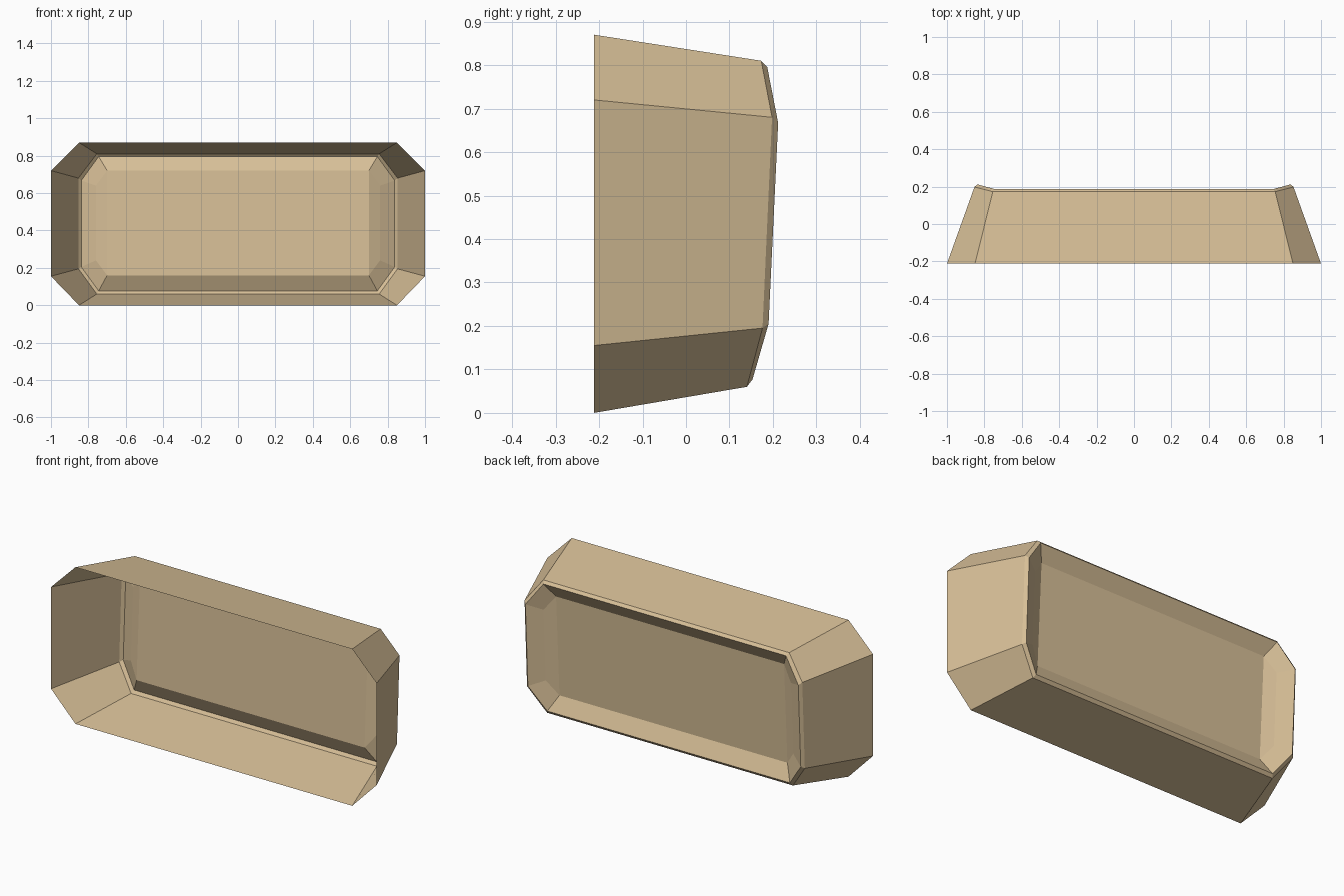
import bpy, bmesh

if "Cube" in bpy.data.objects:
    bpy.data.objects.remove(bpy.data.objects["Cube"])

# Each ring is an octagon: side points (x, y, z) low/high, corner points low/high
RINGS = [
    # open front mouth
    ((1.0, -.212, .155), (1.0, -.212, .72), (.85, -.212, 0), (.85, -.212, .87)),
    # back edge of the flared walls
    ((.853, .176, .195), (.853, .198, .68), (.755, .14, .06), (.755, .173, .81)),
    # narrow bevelled lip
    ((.838, .19, .205), (.838, .212, .667), (.745, .153, .077), (.745, .187, .795)),
    # recessed panel outline
    ((.76, .145, .24), (.76, .165, .64), (.70, .11, .16), (.70, .14, .72)),
]


def octagon(bm, ring):
    side_lo, side_hi, low, high = ring
    right = [low, side_lo, side_hi, high]
    left = [(-x, y, z) for x, y, z in reversed(right)]
    return [bm.verts.new(p) for p in right + left]


bm = bmesh.new()
loops = [octagon(bm, r) for r in RINGS]

# walls, lip and panel slopes
for a, b in zip(loops, loops[1:]):
    for i in range(8):
        j = (i + 1) % 8
        bm.faces.new((a[i], b[i], b[j], a[j]))

# recessed back panel: wide centre and two end strips
p = loops[-1]
centre = bm.faces.new((p[0], p[3], p[4], p[7]))
bm.faces.new((p[0], p[1], p[2], p[3]))
bm.faces.new((p[4], p[5], p[6], p[7]))

# outside of the shell faces outward, panel faces back
bmesh.ops.recalc_face_normals(bm, faces=bm.faces[:])
bm.normal_update()
if centre.normal.y < 0:
    bmesh.ops.reverse_faces(bm, faces=bm.faces[:])

mesh = bpy.data.meshes.new("tray_shell")
bm.to_mesh(mesh)
bm.free()
shell = bpy.data.objects.new("tray_shell", mesh)
bpy.context.collection.objects.link(shell)

# tan material
tan = bpy.data.materials.new("tan")
tan.diffuse_color = (.68, .52, .31, 1)
tan.use_nodes = True
tan.node_tree.nodes["Principled BSDF"].inputs["Base Color"].default_value = tan.diffuse_color
mesh.materials.append(tan)
